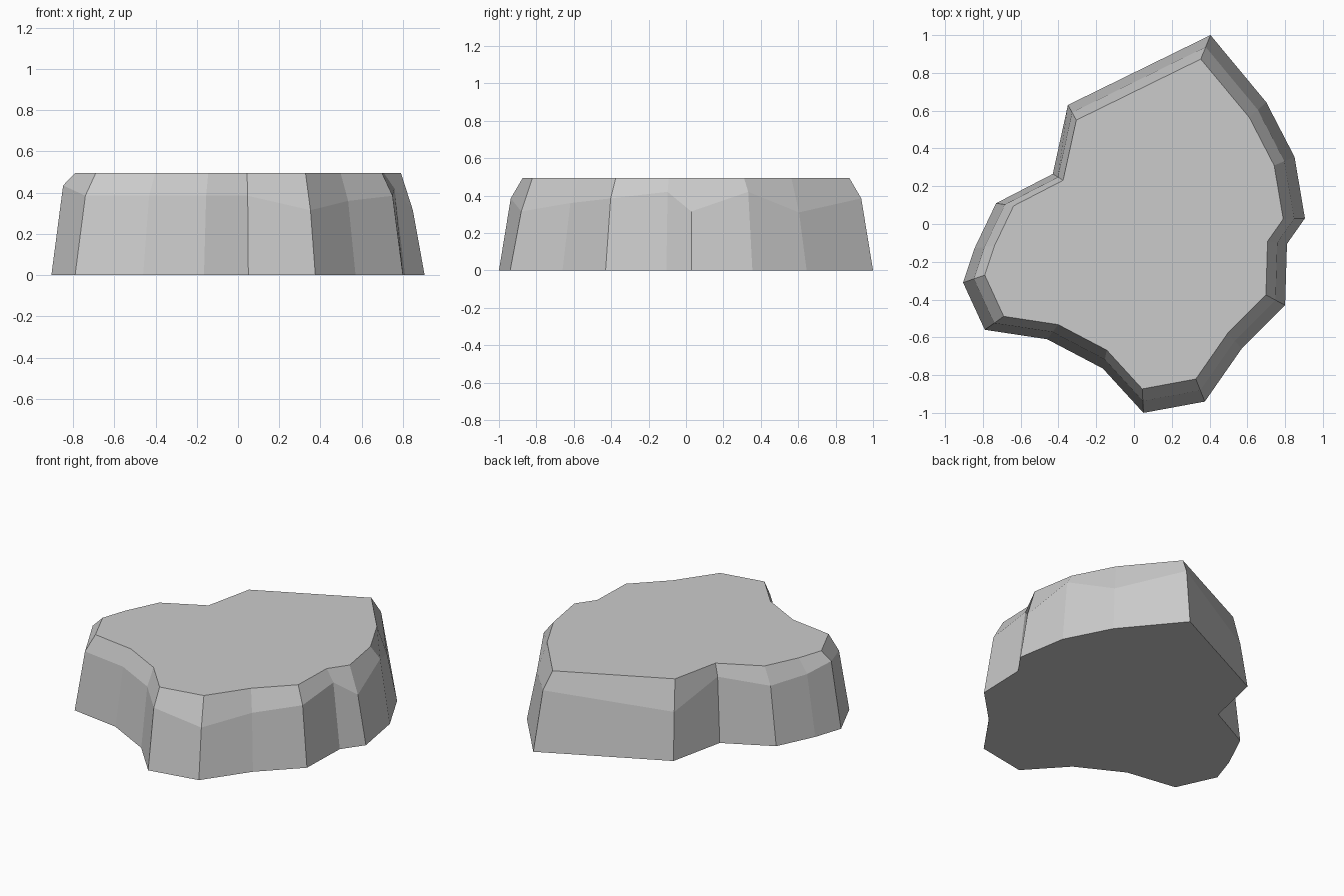
import bpy
import bmesh

cube = bpy.data.objects.get("Cube")
if cube:
    bpy.data.objects.remove(cube, do_unlink=True)

TOP_HEIGHT = 0.495
TOP_SCALE = 0.873
SHOULDER_SCALE = 0.937

# Ground outline, counter-clockwise: x, y and the height of the shoulder there
OUTLINE = [
    (0.05, -1.0, 0.385), (0.375, -0.94, 0.315), (0.57, -0.66, 0.36),
    (0.8, -0.43, 0.385), (0.81, -0.105, 0.42), (0.905, 0.03, 0.315),
    (0.85, 0.355, 0.42), (0.7, 0.645, 0.31), (0.405, 1.0, 0.385),
    (-0.35, 0.63, 0.3), (-0.43, 0.265, 0.42), (-0.73, 0.11, 0.38),
    (-0.845, -0.13, 0.4), (-0.905, -0.31, 0.435), (-0.79, -0.56, 0.385),
    (-0.46, -0.61, 0.385), (-0.165, -0.765, 0.385),
]


def make_material(name, color):
    material = bpy.data.materials.new(name)
    material.use_nodes = True
    material.diffuse_color = color
    shader = material.node_tree.nodes["Principled BSDF"]
    shader.inputs["Base Color"].default_value = color
    return material


def add_ring(bm, scale, height=None):
    """Scaled copy of the outline, level at height or following the shoulder."""
    return [bm.verts.new((x * scale, y * scale, shoulder if height is None else height))
            for x, y, shoulder in OUTLINE]


def bridge(bm, lower, upper):
    """Faceted wall between two rings."""
    count = len(lower)
    for i in range(count):
        j = (i + 1) % count
        bm.faces.new((lower[i], lower[j], upper[j], upper[i]))


# Flat-topped rock slab: steep wall, uneven chamfered shoulder, level caps
bm = bmesh.new()
base = add_ring(bm, 1.0, 0.0)
shoulder = add_ring(bm, SHOULDER_SCALE)
top = add_ring(bm, TOP_SCALE, TOP_HEIGHT)
bridge(bm, base, shoulder)
bridge(bm, shoulder, top)
bm.faces.new(top)
bm.faces.new(list(reversed(base)))
bmesh.ops.recalc_face_normals(bm, faces=bm.faces)

mesh = bpy.data.meshes.new("rock_slab")
bm.to_mesh(mesh)
bm.free()
mesh.materials.append(make_material("stone grey", (0.6, 0.6, 0.6, 1.0)))
rock = bpy.data.objects.new("rock_slab", mesh)
bpy.context.collection.objects.link(rock)
